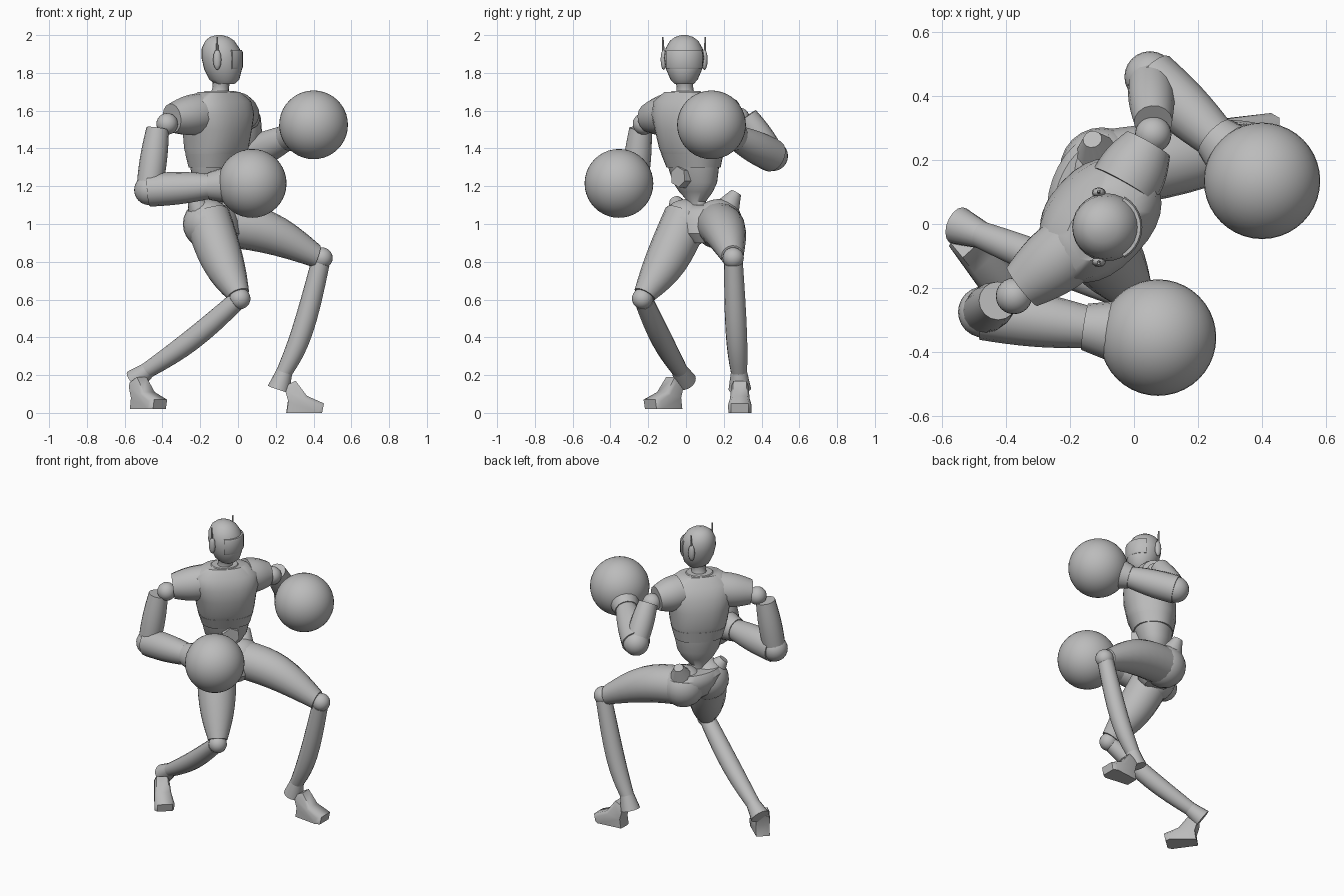
import bpy, bmesh, math
from mathutils import Vector, Matrix

cube = bpy.data.objects.get("Cube")
if cube:
    bpy.data.objects.remove(cube)

color = (0.5, 0.5, 0.5, 1)
grey = bpy.data.materials.new("plain grey")
grey.use_nodes = True
grey.diffuse_color = color
grey.node_tree.nodes["Principled BSDF"].inputs["Base Color"].default_value = color

chest_turn = math.radians(47)
pelvis_turn = math.radians(70)
waist = Vector((-0.13, 0.06, 1.1))
throat = Vector((-0.1, 0, 1.7))


def finish(name, bm, angle=40):
    bmesh.ops.recalc_face_normals(bm, faces=bm.faces[:])
    mesh = bpy.data.meshes.new(name)
    bm.to_mesh(mesh)
    bm.free()
    mesh.materials.append(grey)
    obj = bpy.data.objects.new(name, mesh)
    bpy.context.collection.objects.link(obj)
    bpy.ops.object.select_all(action="DESELECT")
    obj.select_set(True)
    bpy.context.view_layer.objects.active = obj
    bpy.ops.object.shade_smooth_by_angle(angle=math.radians(angle))


def skin(name, rings, angle=40):
    """Bridge matching point rings and cap both ends."""
    bm = bmesh.new()
    loops = [[bm.verts.new(point) for point in ring] for ring in rings]
    count = len(loops[0])
    for lower, upper in zip(loops, loops[1:]):
        for i in range(count):
            j = (i + 1) % count
            bm.faces.new((lower[i], lower[j], upper[j], upper[i]))
    bm.faces.new(loops[0])
    bm.faces.new(loops[-1])
    finish(name, bm, angle)


def circle(sides):
    return [(math.cos(math.tau * k / sides), math.sin(math.tau * k / sides)) for k in range(sides)]


def limb(name, start, end, start_radius, end_radius, bulge=0.0, bow=0.0, sides=16, steps=8):
    """Tapered limb that can swell (bulge) and arch up or down (bow) halfway along."""
    start, end = Vector(start), Vector(end)
    way = (end - start).normalized()
    across = way.orthogonal().normalized()
    other = way.cross(across)
    rings = []
    for step in range(steps + 1):
        t = step / steps
        swell = math.sin(math.pi * t)
        centre = start.lerp(end, t) + Vector((0, 0, bow * swell))
        radius = start_radius + (end_radius - start_radius) * t + bulge * swell
        rings.append([centre + radius * (across * c + other * s) for c, s in circle(sides)])
    skin(name, rings)


def stack(name, turn, levels, axis, sides=28, power=1.0):
    """Body part from levels of (height, half width, half depth) along a leaning axis."""
    bottom, top = axis
    rot = Matrix.Rotation(turn, 3, "Z")
    boxy = lambda value: math.copysign(abs(value) ** power, value)
    rings = []
    for height, width, depth in levels:
        centre = bottom.lerp(top, (height - bottom.z) / (top.z - bottom.z))
        rings.append([centre + rot @ Vector((width * boxy(c), depth * boxy(s), 0)) for c, s in circle(sides)])
    skin(name, rings)


def ball(name, centre, radius, stretch=(1, 1, 1), segments=24):
    bm = bmesh.new()
    bmesh.ops.create_uvsphere(bm, u_segments=segments, v_segments=segments // 2, radius=radius)
    bmesh.ops.scale(bm, verts=bm.verts, vec=stretch)
    bmesh.ops.translate(bm, verts=bm.verts, vec=centre)
    finish(name, bm)


def foot(name, heel, heading):
    """Wedge foot: side profile swept across its width, broader at the toes."""
    profile = [(-0.02, 0), (0.17, 0), (0.18, 0.05), (0.09, 0.09), (0.03, 0.17), (-0.03, 0.14), (-0.01, 0.07)]
    rot = Matrix.Rotation(heading, 3, "Z")
    rings = []
    for side, inset in ((-1, 0.85), (-0.75, 1), (0.75, 1), (1, 0.85)):
        rings.append([Vector(heel) + rot @ Vector((x * inset, side * (0.042 + max(x, 0) / 9), z * inset))
                      for x, z in profile])
    skin(name, rings, 50)


# Head with a squarish jaw
skull = Vector((-0.085, -0.01, 1.87))
chin = Vector((-0.07, -0.01, 1.74))
stack("head", 0, [(1.74, 0.05, 0.05), (1.765, 0.08, 0.072), (1.82, 0.1, 0.096), (1.88, 0.107, 0.106),
                  (1.93, 0.1, 0.098), (1.97, 0.077, 0.075), (1.99, 0.05, 0.048), (2, 0.015, 0.015)], (chin, skull))
limb("neck", throat - Vector((0, 0, 0.07)), skull - Vector((0, 0, 0.08)), 0.085, 0.06, bulge=-0.028)

# Visor wraps the face
rings = []
arc = [math.radians(degrees) for degrees in range(-60, 61, 12)]
for height, outer in ((-0.05, 0.106), (-0.04, 0.111), (0.04, 0.111), (0.05, 0.106)):
    edges = [(outer, t) for t in arc] + [(0.09, t) for t in reversed(arc)]
    rings.append([skull + Vector((r * math.cos(t), r * math.sin(t), height)) for r, t in edges])
skin("visor", rings, 30)

# Ear pods with thin antennas
for label, side in (("right", -1), ("left", 1)):
    ear = skull + Vector((-0.025, side * 0.108, 0))
    ball(label + "_ear_pod", ear, 0.055, (0.4, 0.3, 1), 12)
    limb(label + "_antenna", ear, ear + Vector((0, side * 0.005, 0.12)), 0.008, 0.004, sides=8, steps=1)

# Torso
spine = (waist, throat)
stack("chest", chest_turn, [(1.36, 0.165, 0.135), (1.4, 0.175, 0.15), (1.5, 0.19, 0.16), (1.58, 0.21, 0.155),
                            (1.65, 0.2, 0.125), (1.7, 0.13, 0.08)], spine, power=0.85)
stack("rib_band", chest_turn, [(1.3, 0.15, 0.12), (1.37, 0.17, 0.14)], spine, power=0.85)
stack("abdomen", chest_turn, [(1.05, 0.055, 0.05), (1.12, 0.05, 0.045), (1.17, 0.1, 0.075),
                              (1.22, 0.13, 0.1), (1.31, 0.15, 0.12)], spine)
stack("collar", chest_turn, [(1.63, 0.11, 0.105), (1.68, 0.105, 0.095), (1.705, 0.08, 0.07)], spine)

# Hexagonal badge on the belly
facing = Vector((math.sin(chest_turn), -math.cos(chest_turn), 0))
belly = Vector((-0.105, 0.035, 1.25))
limb("belly_badge", belly + facing * 0.06, belly + facing * 0.115, 0.06, 0.055, sides=6, steps=1)

# Pelvis with rounded hips and two raised hip points
stack("pelvis", pelvis_turn, [(0.9, 0.07, 0.07), (0.95, 0.16, 0.12), (1.02, 0.19, 0.13), (1.07, 0.19, 0.12),
                              (1.1, 0.16, 0.09)],
      (Vector((-0.09, 0.1, 0.88)), waist + Vector((-0.02, 0.04, 0))))
for label, hip, point in (("right", (-0.16, 0, 1), (-0.24, -0.06, 1.13)),
                          ("left", (-0.1, 0.17, 1), (-0.13, 0.265, 1.165))):
    ball(label + "_hip", hip, 0.132)
    limb(label + "_hip_point", hip, point, 0.11, 0.03, sides=12)

# Arms: capped shoulders, ball joints, open sleeves and round gloves
arms = {
    "right": dict(root=(-0.19, -0.07, 1.585), cap=(-0.35, -0.195, 1.56), shoulder=(-0.375, -0.225, 1.53),
                  sleeve=(-0.425, -0.24, 1.505), elbow=(-0.47, -0.275, 1.18), glove=(0.075, -0.355, 1.215)),
    "left": dict(root=(-0.03, 0.12, 1.595), cap=(0.045, 0.25, 1.58), shoulder=(0.06, 0.28, 1.56),
                 sleeve=(0.06, 0.32, 1.57), elbow=(0.05, 0.46, 1.36), glove=(0.4, 0.135, 1.525)),
}
for label, arm in arms.items():
    elbow, glove = Vector(arm["elbow"]), Vector(arm["glove"])
    limb(label + "_shoulder_cap", arm["root"], arm["cap"], 0.11, 0.078, bulge=0.01)
    ball(label + "_shoulder_ball", arm["shoulder"], 0.057)
    limb(label + "_upper_arm", arm["sleeve"], elbow, 0.06, 0.068, bulge=0.008)
    ball(label + "_elbow", elbow, 0.08)
    limb(label + "_forearm", elbow, elbow.lerp(glove, 0.6), 0.088, 0.066, bulge=0.008)
    limb(label + "_cuff", elbow.lerp(glove, 0.58), elbow.lerp(glove, 0.78), 0.073, 0.1)
    ball(label + "_glove", glove, 0.182, segments=40)

# Legs: one stretched out behind, one bent to the side
legs = {
    "right": dict(hip=(-0.16, 0, 1.03), knee=(0.01, -0.23, 0.605), heel=(-0.55, -0.005, 0.17),
                  thigh_bow=-0.03, shin_bow=-0.02, sole=(-0.53, -0.06, 0.02), heading=-48),
    "left": dict(hip=(-0.1, 0.17, 1), knee=(0.445, 0.25, 0.82), heel=(0.215, 0.285, 0.125),
                 thigh_bow=0.04, shin_bow=-0.07, sole=(0.275, 0.285, 0), heading=0),
}
for label, leg in legs.items():
    hip, knee, heel = Vector(leg["hip"]), Vector(leg["knee"]), Vector(leg["heel"])
    ankle = knee.lerp(heel, 0.87)
    limb(label + "_thigh", hip, hip.lerp(knee, 0.95), 0.122, 0.06, bulge=0.02, bow=leg["thigh_bow"])
    ball(label + "_knee", knee, 0.056)
    limb(label + "_shin", knee.lerp(heel, 0.04), ankle, 0.05, 0.043, bulge=0.01, bow=leg["shin_bow"])
    limb(label + "_heel", ankle, heel, 0.043, 0.06, steps=3)
    foot(label + "_foot", leg["sole"], math.radians(leg["heading"]))
